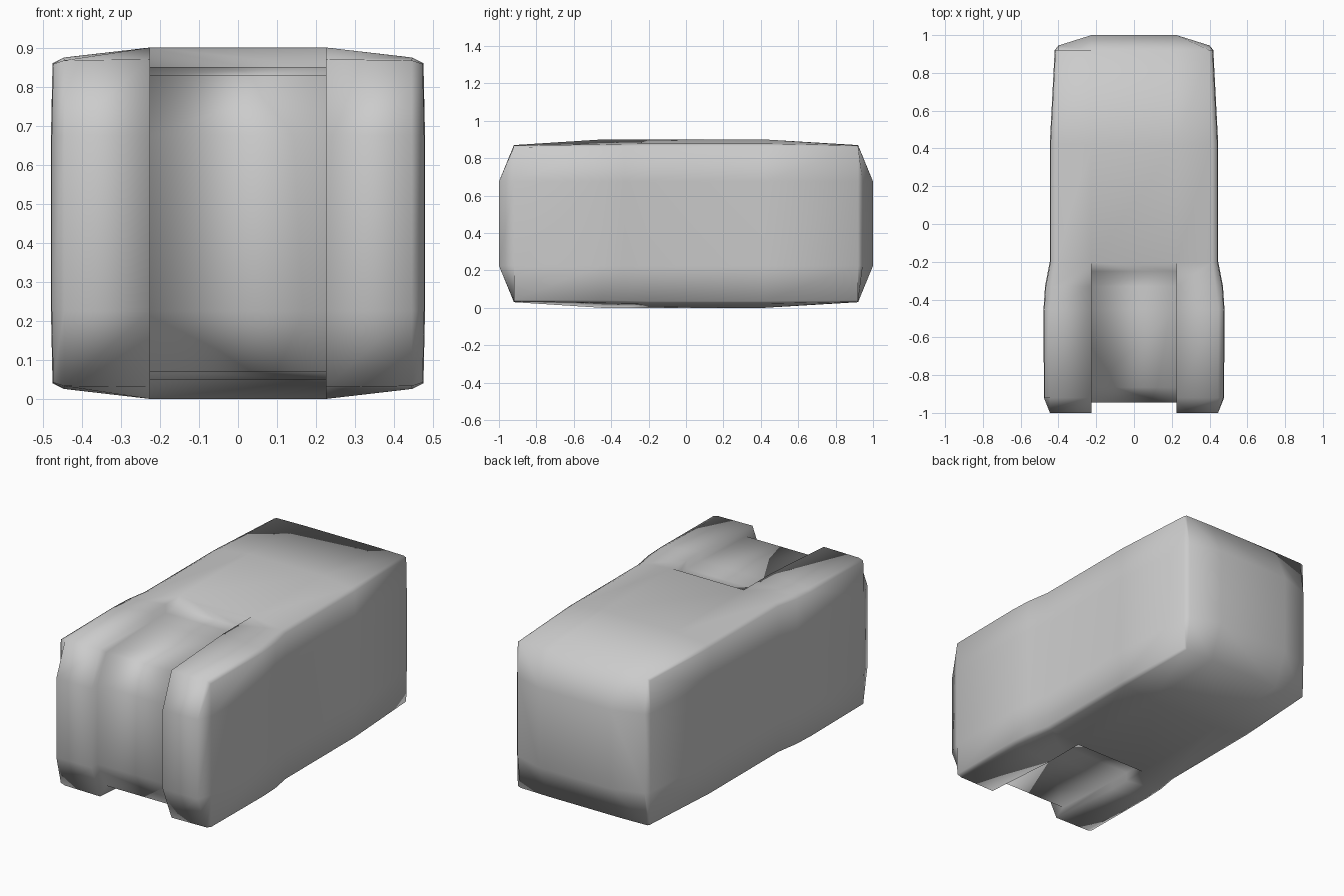
import bpy, bmesh

if "Cube" in bpy.data.objects:
    bpy.data.objects.remove(bpy.data.objects["Cube"])

# Lengthwise stations: y, half widths (channel, shoulder, side), half heights at those columns
ROWS = [
    (-0.92, 0.225, 0.445, 0.473, 0.420, 0.417, 0.408),
    (-0.45, 0.225, 0.447, 0.475, 0.450, 0.424, 0.410),
    (-0.33, 0.225, 0.432, 0.467, 0.450, 0.426, 0.412),
    (-0.20, 0.225, 0.415, 0.442, 0.450, 0.428, 0.415),
    (0.42, 0.225, 0.415, 0.442, 0.450, 0.428, 0.415),
    (0.92, 0.225, 0.400, 0.416, 0.420, 0.417, 0.410),
]
LAST = len(ROWS) - 1
LIP = 3
MID = 0.45


def column(i):
    return (2 - i, -1) if i < 3 else (i - 3, 1)


def position(i, j, k, sunk):
    """Point on the shell; sunk points form the channel floor."""
    c, side = column(i)
    row = ROWS[j]
    y, x = row[0], row[1 + c]
    outer = k in (0, 3)
    h = row[4 + c] if outer else 0.225
    if not outer:
        if c == 2:
            x += 0.004
        elif j == 0:
            y = -1.0
        elif j == LAST:
            y = 1.0 if c == 0 else 0.945
    if sunk:
        y += 0.055 if j == 0 else (-0.05 if j == LIP else 0)
        if outer:
            h -= 0.05 if j > 0 else 0.04
    return (side * x, y, MID + (h if k > 1 else -h))


bm = bmesh.new()
cache = {}


def vert(key, sunk=False):
    full = (key, sunk)
    if full not in cache:
        cache[full] = bm.verts.new(position(*key, sunk))
    return cache[full]


quads = []
# Top and bottom panels
for k in (0, 3):
    for i in range(5):
        for j in range(LAST):
            quads.append([(i, j, k), (i + 1, j, k), (i + 1, j + 1, k), (i, j + 1, k)])
# Side panels
for i in (0, 5):
    for k in range(3):
        for j in range(LAST):
            quads.append([(i, j, k), (i, j + 1, k), (i, j + 1, k + 1), (i, j, k + 1)])
# Front and rear panels
for j in (0, LAST):
    for i in range(5):
        for k in range(3):
            quads.append([(i, j, k), (i + 1, j, k), (i + 1, j, k + 1), (i, j, k + 1)])

# Shell faces, with the middle strip at the front sunk into a channel
rim = {}
for q in quads:
    sunk = all(p[0] in (2, 3) and p[1] <= LIP for p in q)
    bm.faces.new([vert(p, sunk) for p in q])
    if sunk:
        for a, b in zip(q, q[1:] + q[:1]):
            e = frozenset((a, b))
            rim[e] = rim.get(e, 0) + 1

# Channel walls
for e, n in rim.items():
    if n == 1:
        a, b = sorted(e)
        bm.faces.new([vert(a), vert(b), vert(b, True), vert(a, True)])

bmesh.ops.recalc_face_normals(bm, faces=bm.faces)
for f in bm.faces:
    f.smooth = True
mesh = bpy.data.meshes.new("grooved_block")
bm.to_mesh(mesh)
bm.free()
block = bpy.data.objects.new("grooved_block", mesh)
bpy.context.collection.objects.link(block)
